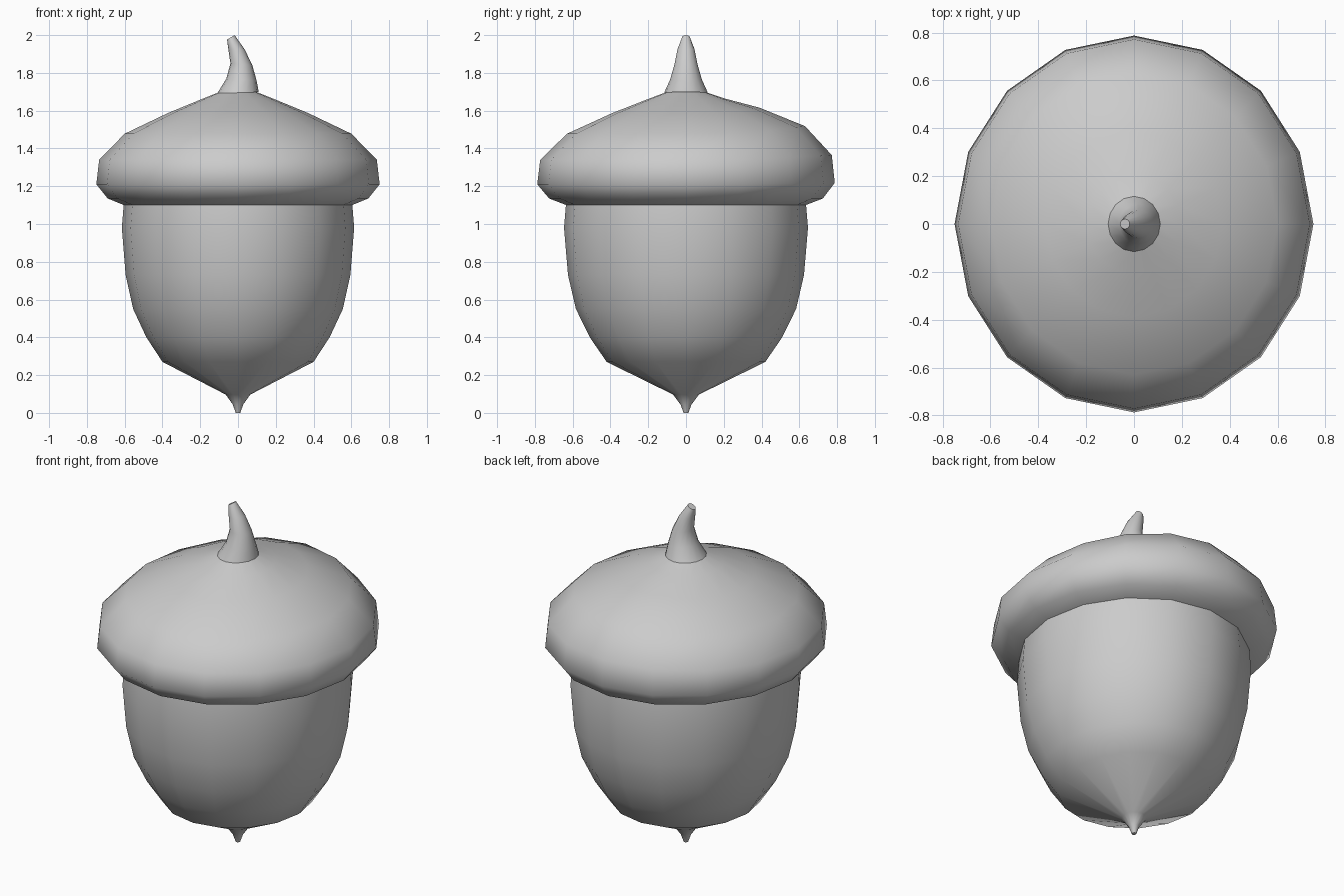
import bpy, bmesh
from math import sin, cos, pi

if "Cube" in bpy.data.objects:
    bpy.data.objects.remove(bpy.data.objects["Cube"])

SIDES = 16
DEPTH = 1.05  # slightly deeper than wide


def lathe(name, rings, cap_start=False, cap_end=False):
    """Rings are (radius, z, centre x, slope along x, lift at back)."""
    bm = bmesh.new()
    loops = []
    for r, z, cx, slope, lift in rings:
        loop = []
        for i in range(SIDES):
            a = 2 * pi * i / SIDES
            x, y = r * cos(a), r * sin(a) * DEPTH
            h = z + slope * x + lift * max(0, sin(a)) ** 2
            loop.append(bm.verts.new((cx + x, y, h)))
        loops.append(loop)
    for lo, hi in zip(loops, loops[1:]):
        for i in range(SIDES):
            j = (i + 1) % SIDES
            bm.faces.new((lo[i], lo[j], hi[j], hi[i]))
    if cap_start:
        bm.faces.new(loops[0][::-1])
    if cap_end:
        bm.faces.new(loops[-1])
    for f in bm.faces:
        f.smooth = len(f.verts) == 4
    mesh = bpy.data.meshes.new(name)
    bm.to_mesh(mesh)
    bm.free()
    obj = bpy.data.objects.new(name, mesh)
    bpy.context.collection.objects.link(obj)
    return obj


# Nut body with pointed tip
nut = [(0.012, 0), (0.028, 0.045), (0.065, 0.097), (0.40, 0.27), (0.485, 0.40),
       (0.555, 0.55), (0.595, 0.73), (0.615, 0.98), (0.605, 1.105)]
lathe("nut", [(r, z, 0, 0, 0) for r, z in nut], cap_start=True)

# Cap with rounded rim, a little higher at the back
cap = [(0.603, 1.10, 0), (0.69, 1.135, 0), (0.75, 1.21, 0.008), (0.735, 1.34, 0.025),
       (0.60, 1.478, 0.04), (0.37, 1.588, 0.028), (0.20, 1.658, 0.005), (0.10, 1.698, 0)]
lathe("cap", [(r, z, 0, 0, lift) for r, z, lift in cap])

# Bent stem
stem = [(0.11, 1.695, 0, 0.03, 0), (0.08, 1.765, 0.018, -0.05, 0),
        (0.058, 1.845, 0.018, -0.08, 0), (0.043, 1.925, -0.008, 0.0, 0),
        (0.020, 1.988, -0.038, 0.6, 0)]
lathe("stem", stem, cap_end=True)
